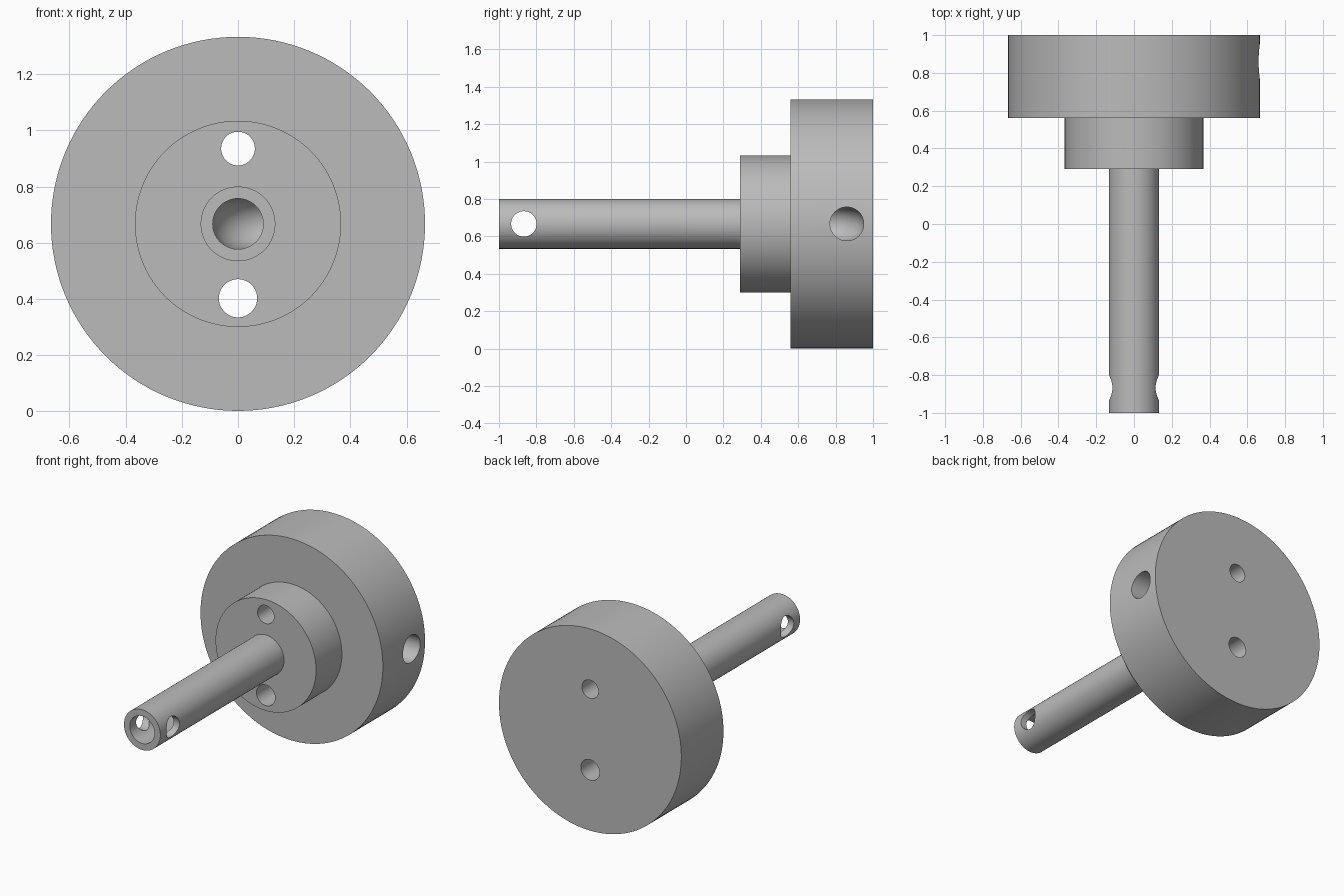
import bpy, bmesh
from math import sin, cos, pi

if "Cube" in bpy.data.objects:
    bpy.data.objects.remove(bpy.data.objects["Cube"], do_unlink=True)

AXIS_Z = 0.667
grey = bpy.data.materials.new("plain grey")
grey.use_nodes = True
grey.diffuse_color = (0.5, 0.5, 0.5, 1)
grey.node_tree.nodes["Principled BSDF"].inputs["Base Color"].default_value = (0.5, 0.5, 0.5, 1)


def sweep(name, stations, z=AXIS_Z, sides=64):
    """Capped tube through rings (x, y, heading, radius) lying in a level plane."""
    bm = bmesh.new()
    rings = []
    for x, y, heading, r in stations:
        ring = []
        for i in range(sides):
            a = 2 * pi * i / sides
            across = r * cos(a)
            ring.append(bm.verts.new((x + across * sin(heading),
                                      y - across * cos(heading), z + r * sin(a))))
        rings.append(ring)
    for low, high in zip(rings, rings[1:]):
        for i in range(sides):
            j = (i + 1) % sides
            bm.faces.new((low[i], low[j], high[j], high[i]))
    bm.faces.new(rings[0])
    bm.faces.new(rings[-1])
    bmesh.ops.recalc_face_normals(bm, faces=bm.faces)
    mesh = bpy.data.meshes.new(name)
    bm.to_mesh(mesh)
    bm.free()
    mesh.materials.append(grey)
    obj = bpy.data.objects.new(name, mesh)
    bpy.context.collection.objects.link(obj)
    return obj


# Stepped solid: shaft, collar and disk
steps = [(-1, 0.133), (0.29, 0.133), (0.29, 0.367), (0.56, 0.367), (0.56, 0.666), (1, 0.666)]
body = sweep("shaft_with_collar_and_disk", [(0, y, pi / 2, r) for y, r in steps], sides=128)

# Bore enters the shaft, bends and leaves through the left rim of the disk
BORE, BEND, EXIT_Y = 0.09, 0.1, 0.86
bore_path = [(0, -1.1, pi / 2, BORE)]
for k in range(13):
    t = pi / 2 * k / 12
    bore_path.append((BEND * (1 - cos(t)), EXIT_Y - BEND + BEND * sin(t), pi / 2 - t, BORE))
bore_path.append((0.8, EXIT_Y, 0, BORE))

cutters = [
    sweep("bore_cutter", bore_path),
    sweep("pin_hole_cutter", [(x, -0.867, 0, 0.068) for x in (-0.3, 0.3)]),
    sweep("upper_bolt_hole_cutter", [(0, y, pi / 2, 0.06) for y in (0.1, 1.2)], z=0.935),
    sweep("lower_bolt_hole_cutter", [(0, y, pi / 2, 0.068) for y in (0.1, 1.2)], z=0.402),
]

# Drill the holes
bpy.context.view_layer.objects.active = body
body.select_set(True)
for cutter in cutters:
    cutter.hide_render = True
    mod = body.modifiers.new(cutter.name, "BOOLEAN")
    mod.operation = "DIFFERENCE"
    mod.solver = "EXACT"
    mod.object = cutter
    bpy.ops.object.modifier_apply(modifier=mod.name)
    bpy.data.objects.remove(cutter, do_unlink=True)

bpy.ops.object.shade_smooth_by_angle(angle=pi / 6)
